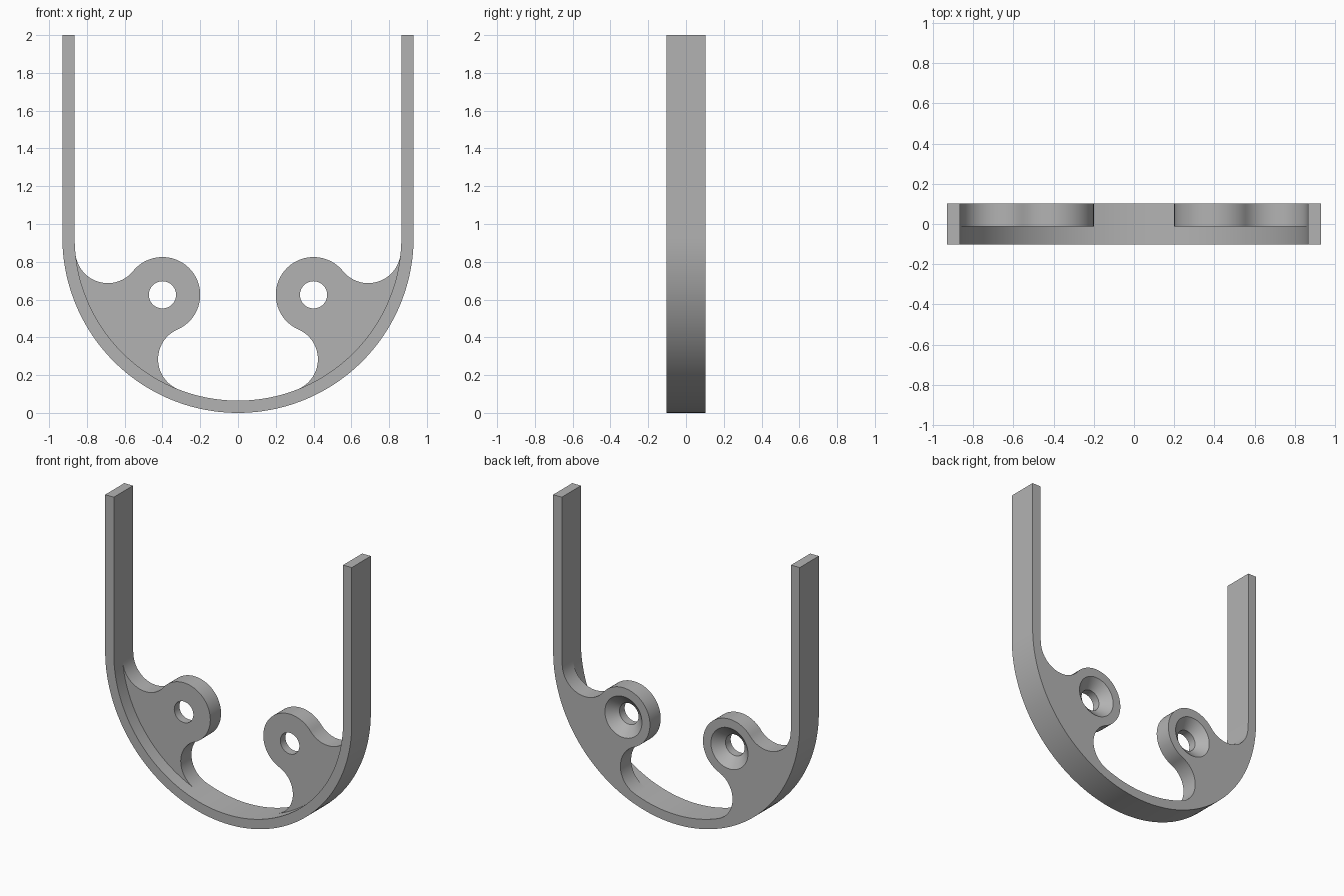
import bpy, bmesh
from math import sin, cos, pi, acos, atan2, hypot

cube = bpy.data.objects.get("Cube")
if cube:
    bpy.data.objects.remove(cube, do_unlink=True)

R_OUT, R_IN, HEIGHT = 0.93, 0.865, 2.0      # strap: outer and inner radius, arm height
CENTRE = (0, R_OUT)                         # centre of the half-round bottom
FRONT, LUG_FRONT, BACK = -0.103, -0.013, 0.103
BOSS, R_BOSS, R_FILLET = (0.40, 0.625), 0.2, 0.172
R_HOLE, R_SINK, SINK_DEPTH = 0.072, 0.14, 0.06

grey = bpy.data.materials.new("plain grey")
grey.use_nodes = True
colour = (0.45, 0.45, 0.45, 1)
grey.diffuse_color = colour
grey.node_tree.nodes["Principled BSDF"].inputs["Base Color"].default_value = colour


def arc(centre, radius, start, end, steps):
    """Points in the xz plane from one angle to another, both ends included."""
    angles = [start + (end - start) * i / steps for i in range(steps + 1)]
    return [(centre[0] + radius * cos(a), centre[1] + radius * sin(a)) for a in angles]


def direction(a, b):
    return atan2(b[1] - a[1], b[0] - a[0])


def solid(name, outline, front, back, hole=()):
    """Extrude an outline along y; hole is a list of (ring points, y), front to back."""
    bm = bmesh.new()

    def ring(points, y):
        return [bm.verts.new((x, y, z)) for x, z in points]

    def walls(rings):
        for a, b in zip(rings, rings[1:]):
            for i in range(len(a)):
                j = (i + 1) % len(a)
                bm.faces.new((a[i], a[j], b[j], b[i]))

    outer = [ring(outline, front), ring(outline, back)]
    inner = [ring(points, y) for points, y in hole]
    walls(outer)
    walls(inner)
    # caps, with the hole left open
    for end in (0, -1):
        loops = [outer[end]] + ([inner[end]] if inner else [])
        edges = [bm.edges.get((l[i - 1], l[i])) for l in loops for i in range(len(l))]
        bmesh.ops.triangle_fill(bm, use_beauty=True, edges=edges, normal=(0, 1, 0))
    bmesh.ops.recalc_face_normals(bm, faces=bm.faces)
    mesh = bpy.data.meshes.new(name)
    bm.to_mesh(mesh)
    bm.free()
    mesh.materials.append(grey)
    obj = bpy.data.objects.new(name, mesh)
    bpy.context.collection.objects.link(obj)
    bpy.ops.object.select_all(action="DESELECT")
    obj.select_set(True)
    bpy.context.view_layer.objects.active = obj
    bpy.ops.object.shade_smooth_by_angle(angle=pi / 6)
    return obj


# U-shaped strap
strap = ([(-R_OUT, HEIGHT)] + arc(CENTRE, R_OUT, -pi, 0, 96) + [(R_OUT, HEIGHT)]
         + [(R_IN, HEIGHT)] + arc(CENTRE, R_IN, 0, -pi, 96) + [(-R_IN, HEIGHT)])
solid("u_strap", strap, FRONT, BACK)

# Lug outline: fillets tangent to both the strap and the round boss
reach, gap = R_IN - R_FILLET, R_BOSS + R_FILLET
offset = hypot(BOSS[0], BOSS[1] - CENTRE[1])
axis = direction(CENTRE, BOSS)
spread = acos((reach**2 + offset**2 - gap**2) / (2 * reach * offset))
high, low = axis + spread, axis - spread
upper = arc(CENTRE, reach, high, high, 1)[0]
lower = arc(CENTRE, reach, low, low, 1)[0]
lug = (arc(CENTRE, R_IN, high, low, 64)[:-1]
       + arc(lower, R_FILLET, low, direction(lower, BOSS), 28)[:-1]
       + arc(BOSS, R_BOSS, direction(BOSS, lower), direction(BOSS, upper) - 2 * pi, 48)[:-1]
       + arc(upper, R_FILLET, direction(upper, BOSS), high, 28)[:-1])

# Countersunk screw hole, wide at the back
bore = arc(BOSS, R_HOLE, 0, 2 * pi, 48)[:-1]
sink = arc(BOSS, R_SINK, 0, 2 * pi, 48)[:-1]
hole = [(bore, LUG_FRONT), (bore, BACK - SINK_DEPTH), (sink, BACK)]

for name, side in (("left_lug", 1), ("right_lug", -1)):
    def flip(points):
        return [(side * x, z) for x, z in points]
    solid(name, flip(lug), LUG_FRONT, BACK, [(flip(p), y) for p, y in hole])
